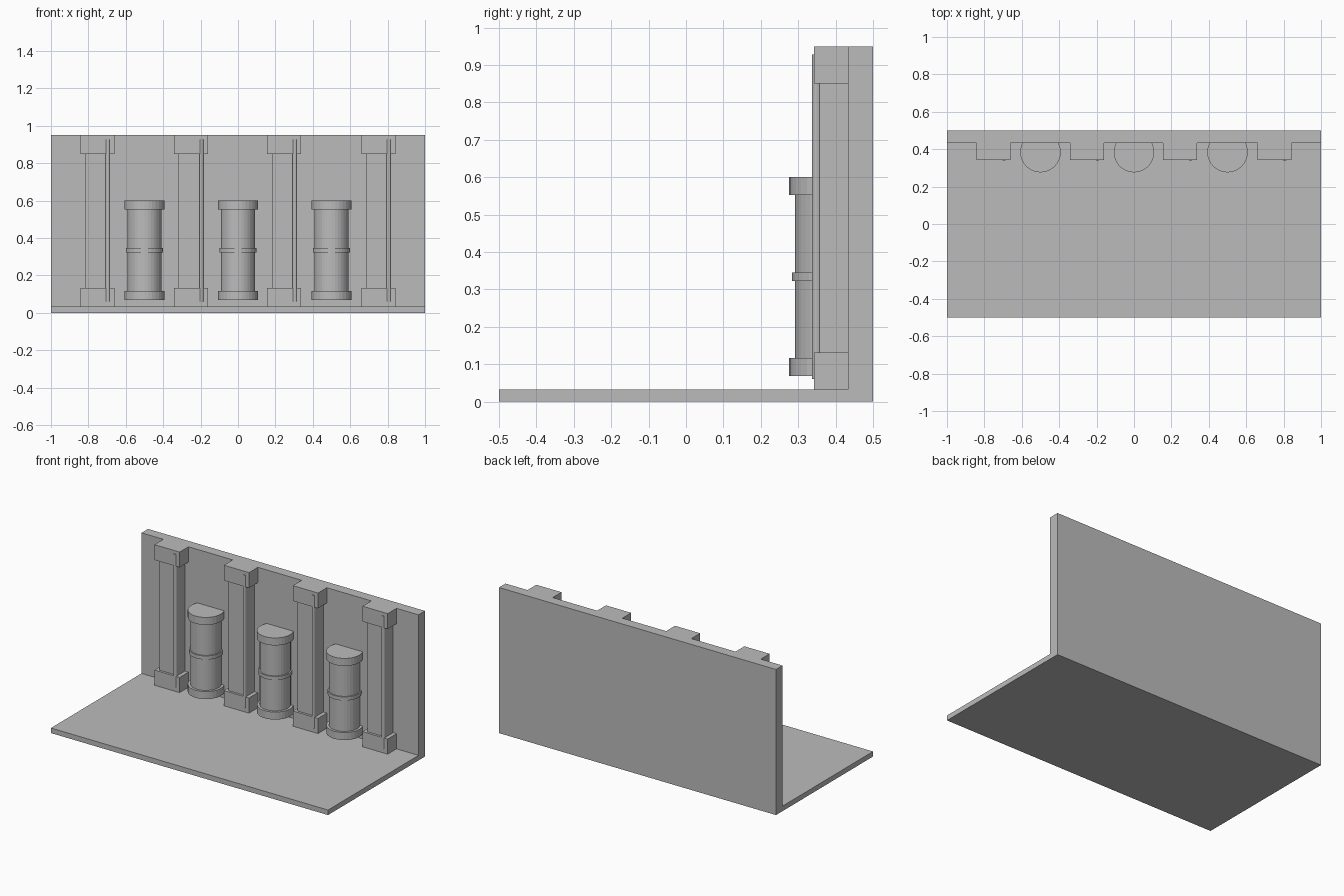
import bpy

default = bpy.data.objects.get("Cube")
if default:
    bpy.data.objects.remove(default, do_unlink=True)

# One plain stone colour
stone = bpy.data.materials.new("stone_grey")
stone.use_nodes = True
GREY = (0.5, 0.5, 0.5, 1)
stone.diffuse_color = GREY
stone.node_tree.nodes["Principled BSDF"].inputs["Base Color"].default_value = GREY


def finish(name):
    ob = bpy.context.object
    ob.name = name
    ob.data.materials.append(stone)
    return ob


def box(name, x, y, z):
    """Box from (min, max) pairs."""
    spans = (x, y, z)
    bpy.ops.mesh.primitive_cube_add(size=1, location=[(a + b) / 2 for a, b in spans])
    ob = finish(name)
    ob.scale = [b - a for a, b in spans]
    bpy.ops.object.transform_apply(location=False, rotation=False, scale=True)


def cylinder(name, x, y, z, radius, sides=32):
    bpy.ops.mesh.primitive_cylinder_add(
        vertices=sides, radius=radius, depth=z[1] - z[0],
        location=(x, y, (z[0] + z[1]) / 2))
    finish(name)


FLOOR, TOP, WALL = 0.033, 0.95, 0.433

# Floor slab and back wall
box("floor", (-1, 1), (-0.5, 0.5), (0, FLOOR))
box("back_wall", (-1, 1), (WALL, 0.5), (0, TOP))

# Square pilasters with plinth, capital and a thin pipe on the front
for i, x in enumerate((-0.752, -0.251, 0.247, 0.75), 1):
    cap = (x - 0.091, x + 0.091)
    box(f"pilaster_{i}_plinth", cap, (0.342, WALL), (FLOOR, 0.132))
    box(f"pilaster_{i}_shaft", (x - 0.066, x + 0.066), (0.357, WALL), (0.132, 0.85))
    box(f"pilaster_{i}_capital", cap, (0.342, WALL), (0.85, TOP))
    cylinder(f"pilaster_{i}_pipe", x + 0.056, 0.349, (0.06, 0.928), 0.012, 12)

# Half-sunk round columns with collars
for i, x in enumerate((-0.5, 0, 0.5), 1):
    cylinder(f"column_{i}_base", x, 0.384, (0.068, 0.117), 0.108)
    cylinder(f"column_{i}_shaft", x, 0.384, (0.117, 0.552), 0.092)
    cylinder(f"column_{i}_ring", x, 0.384, (0.322, 0.346), 0.1)
    cylinder(f"column_{i}_top", x, 0.384, (0.552, 0.601), 0.108)
